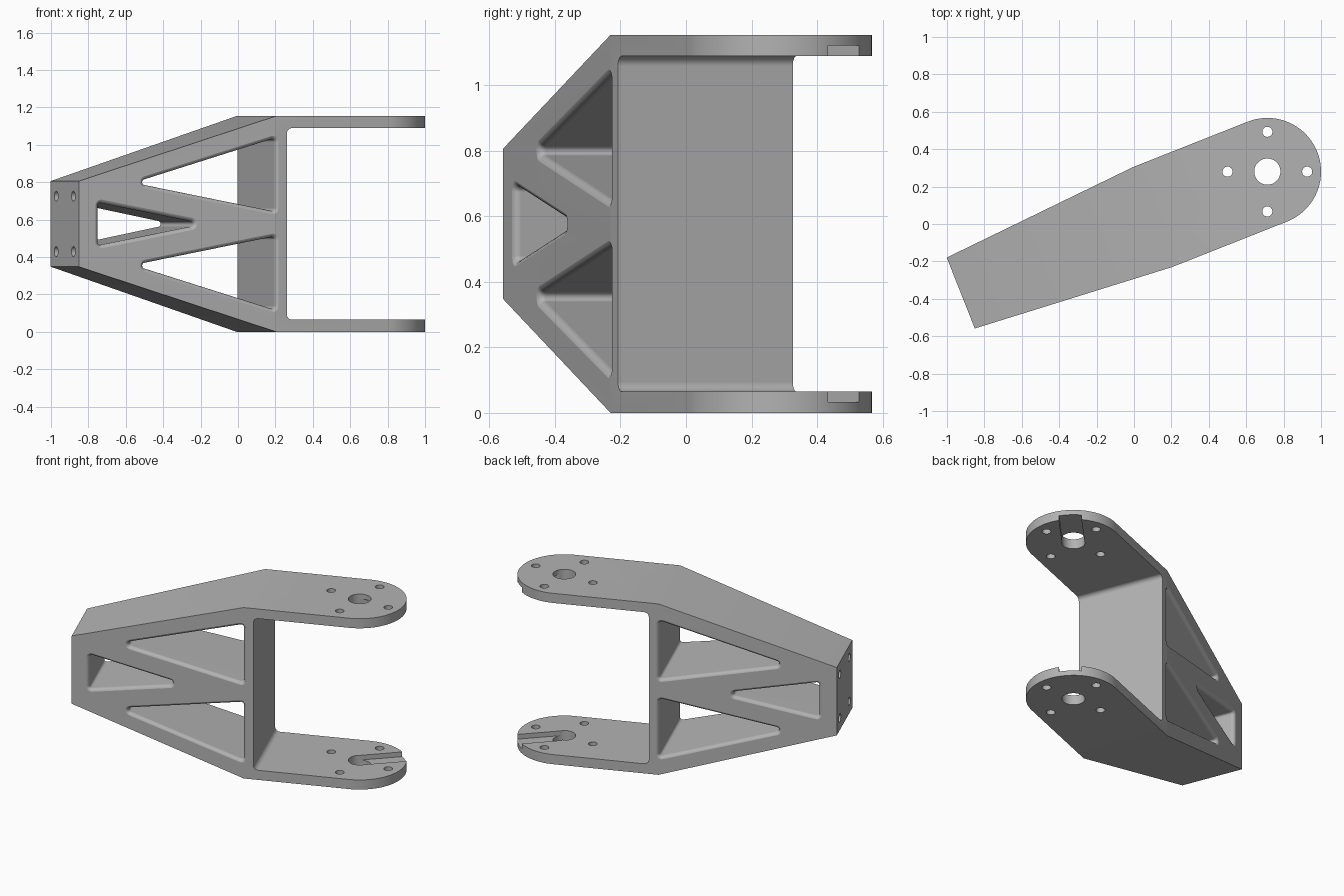
import bpy, bmesh
from math import sin, cos, pi, radians, atan2
from mathutils import Vector, Matrix

cube = bpy.data.objects.get("Cube")
if cube:
    bpy.data.objects.remove(cube, do_unlink=True)

# Local frame: x along the arm (0 at the fork bore), y across, z up
TURN = radians(21.6)
HEIGHT = 1.154
MID = HEIGHT / 2
PLATE = 0.065                    # fork plate thickness
RADIUS = 0.287                   # rounded fork end
FOLD, END = -0.661, -1.763       # start of taper, mounting face
END_HALF = 0.204                 # half width of mounting face
END_LOW = 0.348                  # lowest point of mounting face
FILLET = 0.025

grey = bpy.data.materials.new("machined grey")
grey.use_nodes = True
grey.diffuse_color = (0.45, 0.45, 0.45, 1)
grey.node_tree.nodes["Principled BSDF"].inputs["Base Color"].default_value = grey.diffuse_color


def loft(name, rings):
    """Closed solid through rings of equal point count."""
    bm = bmesh.new()
    loops = [[bm.verts.new(p) for p in ring] for ring in rings]
    n = len(loops[0])
    for a, b in zip(loops, loops[1:]):
        for i in range(n):
            j = (i + 1) % n
            bm.faces.new((a[i], a[j], b[j], b[i]))
    bm.faces.new(loops[0])
    bm.faces.new(loops[-1])
    bmesh.ops.recalc_face_normals(bm, faces=bm.faces)
    mesh = bpy.data.meshes.new(name)
    bm.to_mesh(mesh)
    bm.free()
    obj = bpy.data.objects.new(name, mesh)
    bpy.context.collection.objects.link(obj)
    mesh.materials.append(grey)
    return obj


def rounded(corners, r, steps=6):
    """Outline around circles of radius r at counter-clockwise corners."""
    pts = []
    n = len(corners)
    for i, (x, y) in enumerate(corners):
        px, py = corners[i - 1]
        qx, qy = corners[(i + 1) % n]
        start = atan2(y - py, x - px) - pi / 2
        sweep = (atan2(qy - y, qx - x) - pi / 2 - start) % (2 * pi)
        for k in range(steps + 1):
            a = start + sweep * k / steps
            pts.append((x + r * cos(a), y + r * sin(a)))
    return pts


def circle(r, n=40):
    return [(r * cos(2 * pi * k / n), r * sin(2 * pi * k / n)) for k in range(n)]


def combine(cutter, operation="DIFFERENCE"):
    mod = bracket.modifiers.new("cut", "BOOLEAN")
    mod.operation = operation
    mod.solver = "EXACT"
    mod.object = cutter
    bpy.context.view_layer.objects.active = bracket
    bpy.ops.object.modifier_apply(modifier=mod.name)
    bpy.data.objects.remove(cutter, do_unlink=True)


def half_width(u):
    return RADIUS + (END_HALF - RADIUS) * (u - FOLD) / (END - FOLD)


def window(corners, r):
    """Cut a tunnel across the arm with rounded-over rims on both faces."""
    steps = [(-0.03, FILLET)]
    for k in range(6):
        a = pi / 2 * k / 5
        steps.append((FILLET * (1 - cos(a)) - 0.001, FILLET * (1 - sin(a))))
    sides = [(-1, d, g) for d, g in steps] + [(1, d, g) for d, g in reversed(steps)]
    combine(loft("window_cutter", [
        [(u, s * (half_width(u) - d), z) for u, z in rounded(corners, r + g)]
        for s, d, g in sides]))


# Plan outline with the round fork end
arc = [(RADIUS * cos(a), RADIUS * sin(a))
       for a in (-pi / 2 + pi * k / 40 for k in range(41))]
plan = [(END, END_HALF), (END, -END_HALF), (FOLD, -RADIUS)] + arc + [(FOLD, RADIUS)]
bracket = loft("fork_bracket", [[(x, y, z) for x, y in plan] for z in (-0.1, HEIGHT + 0.1)])

# Side profile tapering towards the mounting face
slope = END_LOW / (FOLD - END)
low = END_LOW + 0.1 * slope
lower = [(END - 0.1, low), (FOLD, 0), (1, 0)]
side = lower + [(u, HEIGHT - z) for u, z in reversed(lower)]
combine(loft("side_cutter", [[(u, v, z) for u, z in side] for v in (-1, 1)]), "INTERSECT")

# Fork opening with filleted corners
wall, r = -0.6, 0.03
lo, hi = PLATE + r, HEIGHT - PLATE - r
opening = rounded([(wall + r, lo), (1, lo), (1, hi), (wall + r, hi)], r)
combine(loft("opening_cutter", [[(u, v, z) for u, z in opening] for v in (-1, 1)]))

# Truss windows: a pair of outer triangles and one reversed in the middle
upper = [(-1.387, 0.80), (-0.679, 0.662), (-0.679, 1.015)]
window(upper, 0.015)
window([(u, HEIGHT - z) for u, z in reversed(upper)], 0.015)
window([(-1.637, MID - 0.097), (-1.135, MID), (-1.637, MID + 0.097)], 0.015)

# Fork bore and bolt holes through both plates
bores = [(0, 0, 0.07)]
for k in range(4):
    a = k * pi / 2 - TURN
    bores.append((0.213 * cos(a), 0.213 * sin(a), 0.027))
for cx, cy, r in bores:
    combine(loft("bore_cutter", [[(cx + x, cy + y, z) for x, y in circle(r)]
                                 for z in (-0.1, HEIGHT + 0.1)]))

# Slots on the inner face of each plate, running from the bore to the rim
turn_slot = Matrix.Rotation(radians(46) - TURN, 3, "Z")
strip = [(0, -0.068), (0.4, -0.068), (0.4, 0.068), (0, 0.068)]
for levels in ((0.033, 0.12), (HEIGHT - 0.12, HEIGHT - 0.033)):
    combine(loft("slot_cutter", [[turn_slot @ Vector((x, y, z)) for x, y in strip]
                                 for z in levels]))

# Blind bolt holes in the mounting face
for sy in (-1, 1):
    for sz in (-1, 1):
        combine(loft("mount_hole_cutter", [
            [(u, sy * 0.125 + y, MID + sz * 0.148 + z) for y, z in circle(0.027, 28)]
            for u in (END - 0.05, END + 0.1)]))

# Place and shade
bracket.rotation_euler.z = TURN
bracket.location = (0.713, 0.28, 0)
for o in bpy.context.selected_objects:
    o.select_set(False)
bracket.select_set(True)
bpy.context.view_layer.objects.active = bracket
bpy.ops.object.shade_smooth_by_angle(angle=radians(28))
weighted = bracket.modifiers.new("clean_normals", "WEIGHTED_NORMAL")
weighted.keep_sharp = True
